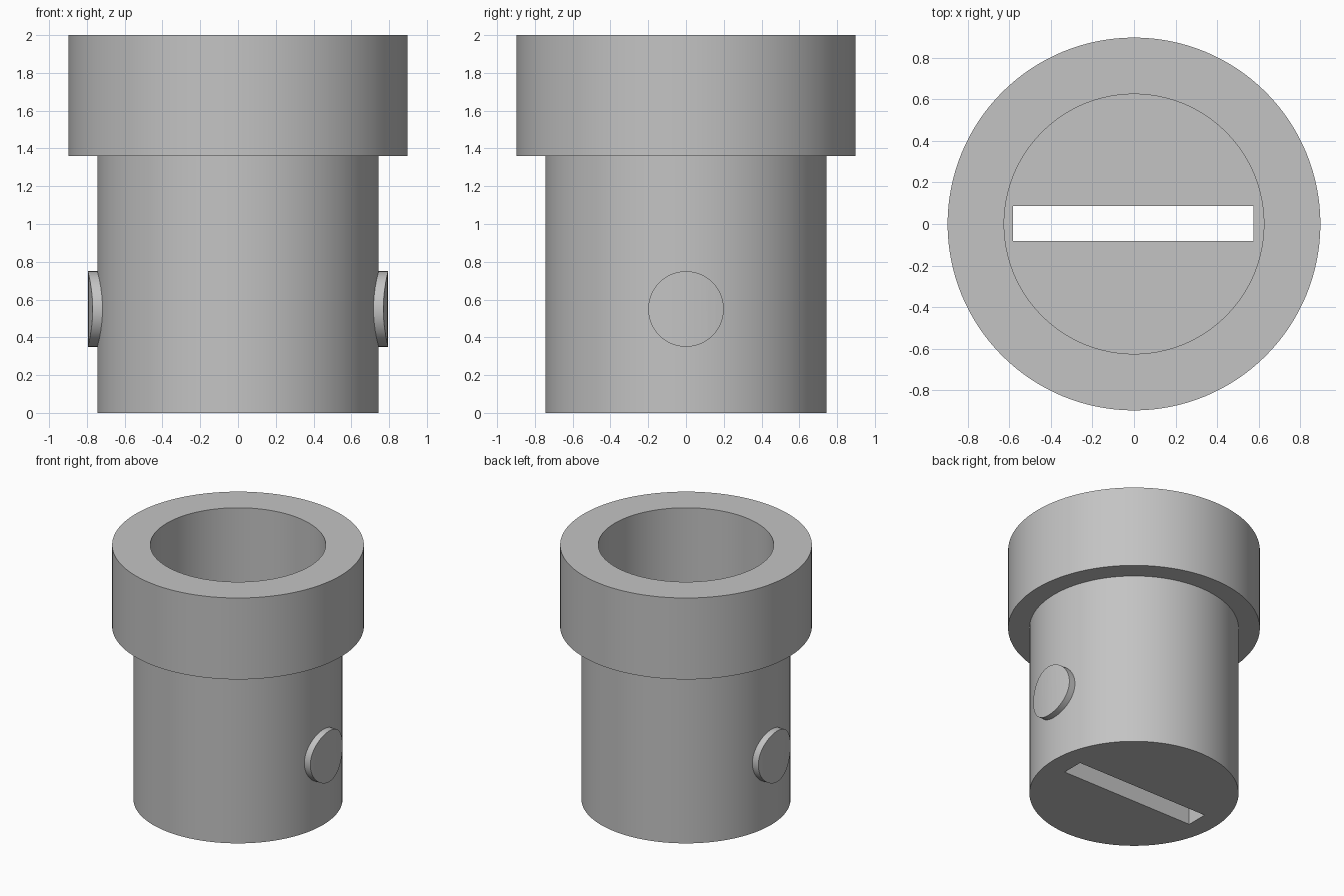
import bpy, bmesh, math
from mathutils import Matrix

if "Cube" in bpy.data.objects:
    bpy.data.objects.remove(bpy.data.objects["Cube"], do_unlink=True)

SEGMENTS = 128
HEAD_R, BODY_R, BORE_R, PIN_R, PIN_REACH = 0.897, 0.745, 0.625, 0.2, 0.795
TOP, SHOULDER, FLOOR, PIN_Z = 2.0, 1.36, 0.2, 0.55

grey = bpy.data.materials.new("plain grey")
grey.use_nodes = True
grey.diffuse_color = (0.55, 0.55, 0.55, 1)
grey.node_tree.nodes["Principled BSDF"].inputs["Base Color"].default_value = grey.diffuse_color


def new_object(name, bm):
    mesh = bpy.data.meshes.new(name)
    bmesh.ops.recalc_face_normals(bm, faces=bm.faces)
    bm.to_mesh(mesh)
    bm.free()
    mesh.materials.append(grey)
    obj = bpy.data.objects.new(name, mesh)
    bpy.context.collection.objects.link(obj)
    return obj


def lathe(name, profile):
    """Spin a radius/height profile around z."""
    bm = bmesh.new()
    verts = [bm.verts.new((r, 0, z)) for r, z in profile]
    edges = [bm.edges.new(pair) for pair in zip(verts, verts[1:])]
    bmesh.ops.spin(bm, geom=verts + edges, cent=(0, 0, 0), axis=(0, 0, 1),
                   angle=math.tau, steps=SEGMENTS, use_merge=True)
    bmesh.ops.remove_doubles(bm, verts=bm.verts, dist=1e-5)
    # Close the flat underside and the inner floor
    rims = [e for e in bm.edges if e.is_boundary]
    bmesh.ops.holes_fill(bm, edges=rims, sides=0)
    return new_object(name, bm)


def cylinder(name, radius, depth, matrix):
    bm = bmesh.new()
    bmesh.ops.create_cone(bm, cap_ends=True, segments=SEGMENTS, radius1=radius,
                          radius2=radius, depth=depth, matrix=matrix)
    return new_object(name, bm)


def apply_boolean(obj, cutter, operation):
    mod = obj.modifiers.new("cut", 'BOOLEAN')
    mod.operation, mod.solver, mod.object = operation, 'EXACT', cutter
    bpy.context.view_layer.objects.active = obj
    bpy.ops.object.modifier_apply(modifier=mod.name)


def smooth(obj):
    bpy.ops.object.select_all(action='DESELECT')
    obj.select_set(True)
    bpy.context.view_layer.objects.active = obj
    bpy.ops.object.shade_smooth_by_angle(angle=math.radians(30))


# Hollow sleeve with a wide head
sleeve = lathe("sleeve", [(BODY_R, 0), (BODY_R, SHOULDER), (HEAD_R, SHOULDER),
                          (HEAD_R, TOP), (BORE_R, TOP), (BORE_R, FLOOR)])

# Long slot through the floor
bm = bmesh.new()
bmesh.ops.create_cube(bm, size=1, matrix=Matrix.Translation((-0.004, 0.002, 0.1))
                      @ Matrix.Diagonal((1.158, 0.17, 0.6, 1)))
slot = new_object("slot_cutter", bm)
apply_boolean(sleeve, slot, 'DIFFERENCE')
smooth(sleeve)

# Side pins, their ends rounded to follow the sleeve
envelope = cylinder("pin_envelope", PIN_REACH, 1.4, Matrix.Translation((0, 0, PIN_Z)))
for name, side in (("left_pin", 1), ("right_pin", -1)):
    pin = cylinder(name, PIN_R, 0.3, Matrix.Translation((side * 0.83, 0, PIN_Z))
                   @ Matrix.Rotation(math.pi / 2, 4, 'Y'))
    apply_boolean(pin, envelope, 'INTERSECT')
    smooth(pin)

for helper in (slot, envelope):
    bpy.data.objects.remove(helper, do_unlink=True)
